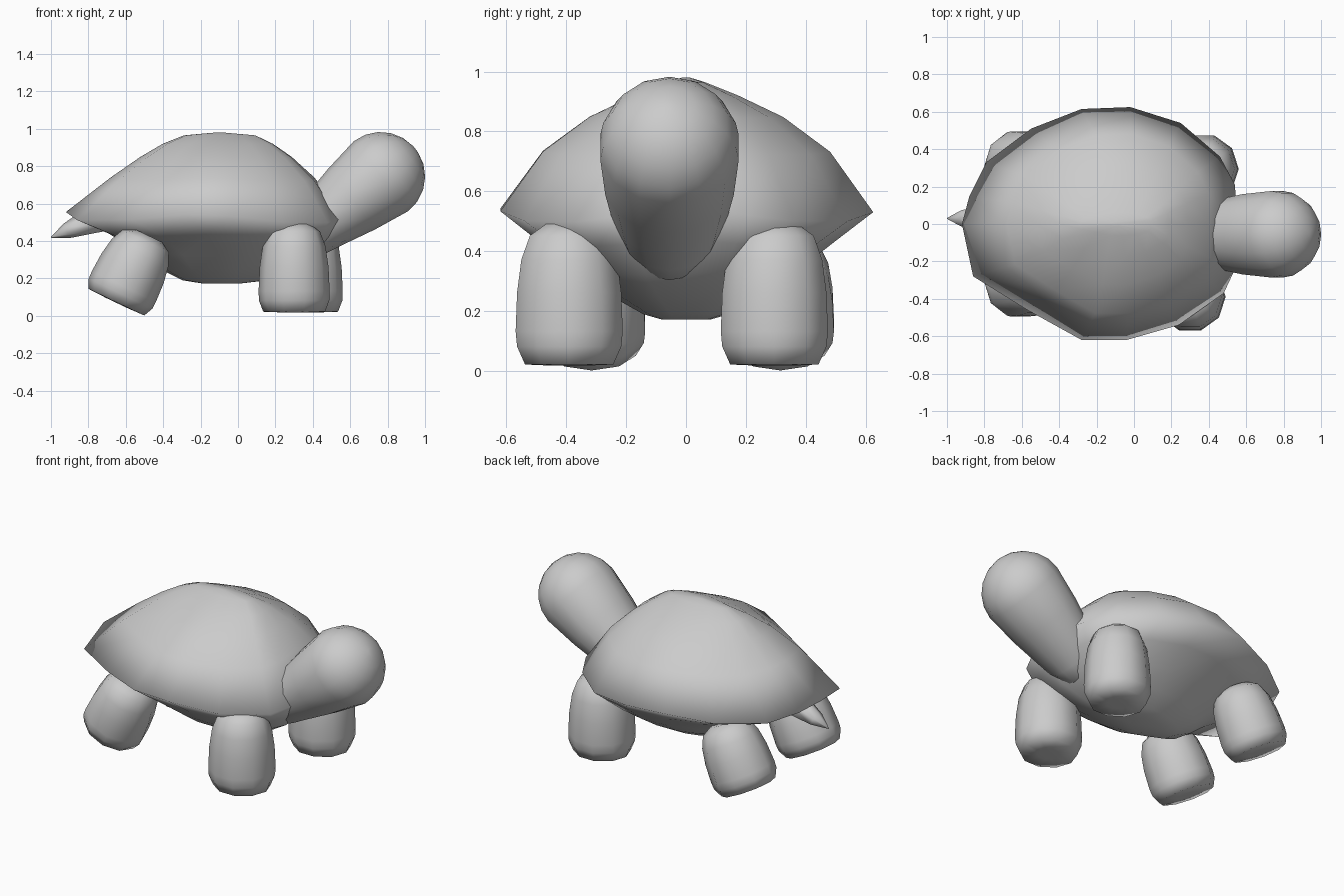
import bpy, bmesh, math
from mathutils import Matrix

if "Cube" in bpy.data.objects:
    bpy.data.objects.remove(bpy.data.objects["Cube"])

grey = bpy.data.materials.new("plain grey")
grey.use_nodes = True
colour = (0.6, 0.6, 0.6, 1)
grey.diffuse_color = colour
grey.node_tree.nodes["Principled BSDF"].inputs["Base Color"].default_value = colour


def circle(sides):
    return [(math.cos(math.tau * i / sides), math.sin(math.tau * i / sides))
            for i in range(sides)]


def loft(name, rings, outline, matrix, sag=0):
    """Skin scaled copies of an outline, each (height, x shift, x scale, y scale).
    Sag lowers the diagonal corners of the widest rings."""
    bm = bmesh.new()
    loops = [[bm.verts.new((shift + sx * x, sy * y, z - sag * abs(x * y) * (sx * sy) ** 2))
              for x, y in outline] for z, shift, sx, sy in rings]
    for low, high in zip(loops, loops[1:]):
        for i in range(len(outline)):
            j = (i + 1) % len(outline)
            bm.faces.new((low[i], low[j], high[j], high[i]))
    bm.faces.new(loops[0][::-1])
    bm.faces.new(loops[-1])
    bm.transform(matrix)
    bmesh.ops.recalc_face_normals(bm, faces=bm.faces)
    mesh = bpy.data.meshes.new(name)
    bm.to_mesh(mesh)
    bm.free()
    mesh.materials.append(grey)
    mesh.shade_smooth()
    bpy.context.collection.objects.link(bpy.data.objects.new(name, mesh))


def placed(location, tilt=0):
    """Move to a location after leaning towards +x by some degrees."""
    return Matrix.Translation(location) @ Matrix.Rotation(math.radians(tilt), 4, "Y")


# Shell and belly in one skin: rounded belly, wide rim, domed top
rim = [(0.74, 0), (0.73, 0.21), (0.65, 0.36), (0.44, 0.54), (0.17, 0.625),
       (-0.09, 0.615), (-0.36, 0.51), (-0.6, 0.33), (-0.69, 0.15), (-0.73, 0),
       (-0.67, -0.28), (-0.38, -0.46), (-0.09, -0.62), (0.15, -0.62),
       (0.43, -0.54), (0.67, -0.37), (0.735, -0.23)]
body_rings = [(0.172, 0.1, 0.13, 0.13), (0.19, 0.12, 0.31, 0.23), (0.25, 0.13, 0.49, 0.4),
              (0.33, 0.14, 0.64, 0.58), (0.44, 0.09, 0.81, 0.79), (0.555, 0, 1, 1),
              (0.74, 0.05, 0.74, 0.77), (0.85, 0.07, 0.55, 0.52), (0.92, 0.08, 0.4, 0.28),
              (0.965, 0.09, 0.26, 0.1), (0.98, 0.09, 0.03, 0.02)]
loft("shell_and_belly", body_rings, rim, placed((-0.19, 0, 0)), 0.23)

# Head and neck as one tapered capsule
head_rings = [(-0.6, 0, 0.08, 0.08), (-0.56, 0, 0.125, 0.13), (-0.48, 0, 0.145, 0.165),
              (-0.38, 0, 0.165, 0.19), (-0.2, 0, 0.205, 0.22)]
for step in range(6):
    a = math.radians(17 * step)
    r = 0.237 * math.cos(a)
    head_rings.append((0.235 * math.sin(a), 0, r, r))
loft("head", head_rings, circle(14), placed((0.765, -0.055, 0.747), 52))


def leg(name, location, tilt, length):
    rings = [(-0.004, 0, 0.06, 0.06), (0, 0, 0.165, 0.155), (0.06, 0, 0.188, 0.183),
             (0.11, 0, 0.19, 0.188), (0.24, 0, 0.184, 0.183), (0.35, 0, 0.168, 0.168),
             (0.43, 0, 0.138, 0.138), (0.47, 0, 0.08, 0.08)]
    rings = [(z * length, shift, sx, sy) for z, shift, sx, sy in rings]
    loft(name, rings, circle(10), placed(location, tilt))


# Stubby legs, the back pair shorter and kicked backwards
leg("front_right_leg", (0.3, -0.39, 0.022), 0, 1)
leg("front_left_leg", (0.37, 0.295, 0.022), 0, 1)
leg("back_right_leg", (-0.65, -0.315, 0.073), 25.5, 0.84)
leg("back_left_leg", (-0.65, 0.315, 0.073), 25.5, 0.84)

# Short pointed tail
loft("tail", [(0, 0, 0.08, 0.09), (0.18, 0, 0.042, 0.05), (0.27, 0, 0.003, 0.003)],
     circle(6), placed((-0.75, 0.03, 0.525), 247))
